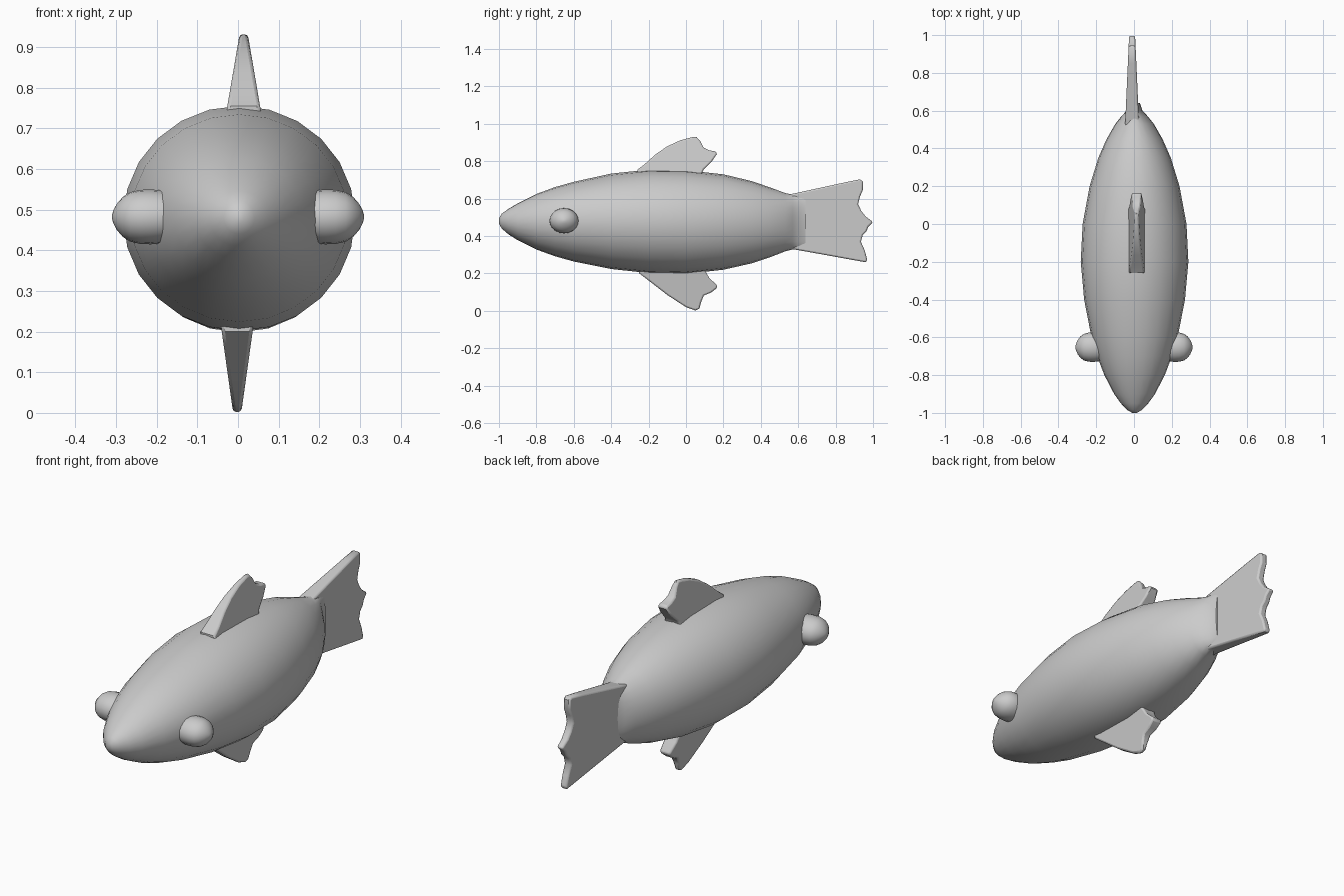
import bpy, bmesh
from math import cos, sin, pi, radians

if "Cube" in bpy.data.objects:
    bpy.data.objects.remove(bpy.data.objects["Cube"])


def finish(name, bm):
    bmesh.ops.recalc_face_normals(bm, faces=bm.faces)
    mesh = bpy.data.meshes.new(name)
    bm.to_mesh(mesh)
    bm.free()
    ob = bpy.data.objects.new(name, mesh)
    bpy.context.collection.objects.link(ob)
    bpy.ops.object.select_all(action='DESELECT')
    ob.select_set(True)
    bpy.context.view_layer.objects.active = ob
    bpy.ops.object.shade_smooth_by_angle(angle=radians(50))
    return ob


def loft(name, rings):
    """Skin a list of closed point rings and cap both ends."""
    bm = bmesh.new()
    rows = [[bm.verts.new(p) for p in ring] for ring in rings]
    n = len(rows[0])
    for a, b in zip(rows, rows[1:]):
        for i in range(n):
            j = (i + 1) % n
            bm.faces.new((a[i], a[j], b[j], b[i]))
    bm.faces.new(rows[0])
    bm.faces.new(rows[-1])
    return finish(name, bm)


def fin(name, outline, half, cx):
    """Tapered slab from a (y, z) outline; half(y, z) is the half thickness."""
    bm = bmesh.new()
    sides = [[bm.verts.new((cx + s * half(y, z), y, z)) for y, z in outline]
             for s in (-1, 1)]
    n = len(outline)
    for side in sides:
        bm.faces.new(side)
    for i in range(n):
        j = (i + 1) % n
        bm.faces.new((sides[0][i], sides[0][j], sides[1][j], sides[1][i]))
    ob = finish(name, bm)
    bev = ob.modifiers.new("soft_rim", 'BEVEL')
    bev.width = 0.008
    bev.segments = 2
    bev.limit_method = 'ANGLE'
    bev.angle_limit = radians(60)
    return ob


# Body: y, half width, bottom z, top z
body = [(-1.0, .012, .466, .495), (-.985, .038, .44, .52), (-.95, .072, .41, .545),
        (-.9, .108, .378, .575), (-.8, .16, .328, .625), (-.7, .198, .292, .662),
        (-.6, .228, .264, .69), (-.4, .267, .224, .734), (-.2, .285, .202, .755),
        (0, .275, .198, .752), (.2, .238, .22, .73), (.35, .192, .254, .694),
        (.45, .148, .287, .66), (.53, .102, .318, .63), (.57, .07, .328, .622),
        (.6, .042, .326, .626), (.64, .028, .322, .632)]
N = 24
rings = [[(.003 + w * cos(2 * pi * i / N), y,
           (lo + hi) / 2 + (hi - lo) / 2 * sin(2 * pi * i / N)) for i in range(N)]
         for y, w, lo, hi in body]
loft("body", rings)

# Tail fin with scalloped rear edge
fin("tail_fin",
    [(.5, .34), (.56, .332), (.75, .298), (.96, .26), (.97, .27), (.955, .325),
     (.935, .37), (.945, .405), (.965, .425), (.975, .45), (1.0, .475), (.96, .505),
     (.937, .535), (.92, .57), (.93, .61), (.945, .645), (.945, .692), (.93, .703),
     (.85, .687), (.56, .624), (.5, .61)],
    lambda y, z: .036 - .045 * (y - .55), -.01)

# Dorsal and belly fins, thinning away from the body
fin("dorsal_fin",
    [(-.26, .72), (-.26, .755), (-.22, .785), (-.165, .835), (-.1, .88), (-.03, .912),
     (.03, .928), (.055, .931), (.075, .91), (.095, .872), (.125, .858), (.16, .852),
     (.165, .838), (.135, .795), (.095, .757), (.085, .735), (.08, .70)],
    lambda y, z: .041 - .17 * (z - .75), .014)
fin("belly_fin",
    [(-.25, .23), (-.25, .2), (-.21, .17), (-.1, .085), (0, .02), (.05, .002), (.072, .012),
     (.08, .045), (.095, .082), (.135, .098), (.168, .125), (.163, .14), (.125, .175),
     (.105, .21), (.1, .24)],
    lambda y, z: .01 + .14 * z, -.002)

# Bulging eyes on both sides: x, radius
eye = [(.13, .06), (.19, .069), (.215, .071), (.24, .07), (.265, .064), (.283, .052), (.298, .034),
       (.307, .016), (.31, .004)]
for side, name in ((1, "right_eye"), (-1, "left_eye")):
    loft(name, [[(side * x, -.652 + 1.1 * r * cos(2 * pi * i / 20),
                  .482 + .95 * r * sin(2 * pi * i / 20)) for i in range(20)]
                for x, r in eye])
